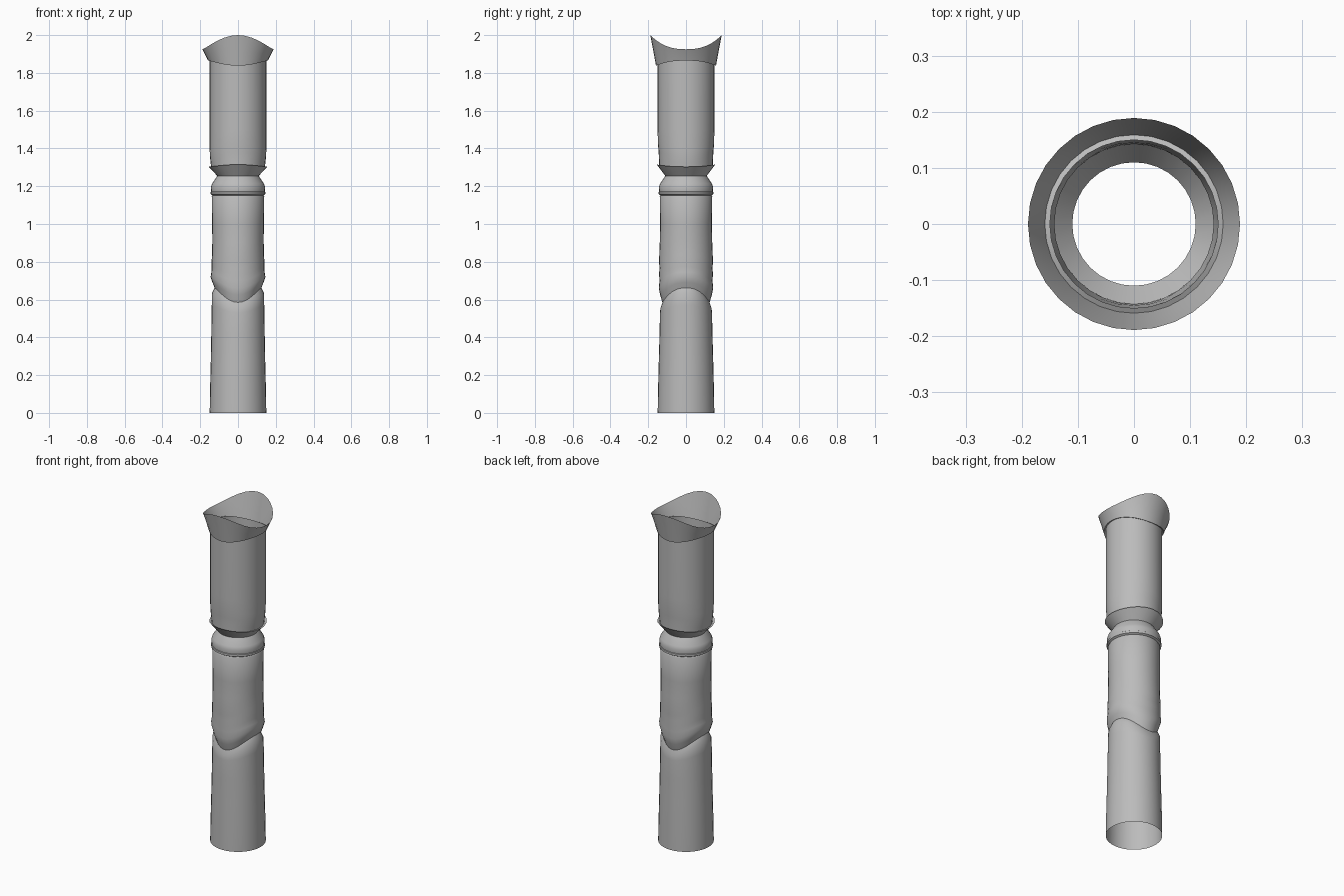
import bpy, bmesh, math

SIDES = 32
grey = bpy.data.materials.new("plain grey")
grey.diffuse_color = (0.5, 0.5, 0.5, 1)


def shell(name, rings):
    """Open tube from rings of (radius at sides, z at sides, radius at front, z at front)."""
    bm = bmesh.new()
    loops = []
    for rs, zs, rf, zf in rings:
        loop = []
        for i in range(SIDES):
            a = 2 * math.pi * i / SIDES
            w = (math.sin(a) ** 2) ** 1.25      # 1 at front and back, 0 at the sides
            r, z = rs + (rf - rs) * w, zs + (zf - zs) * w
            loop.append(bm.verts.new((r * math.cos(a), r * math.sin(a), z)))
        loops.append(loop)
    # rings run from bottom to top, so faces point outward
    for lo, hi in zip(loops, loops[1:]):
        for i in range(SIDES):
            j = (i + 1) % SIDES
            bm.faces.new((lo[i], lo[j], hi[j], hi[i]))
    mesh = bpy.data.meshes.new(name)
    bm.to_mesh(mesh)
    bm.free()
    mesh.materials.append(grey)
    ob = bpy.data.objects.new(name, mesh)
    bpy.context.collection.objects.link(ob)
    bpy.context.view_layer.objects.active = ob
    ob.select_set(True)
    bpy.ops.object.shade_smooth_by_angle(angle=math.radians(32))
    ob.select_set(False)


def level(r, z):
    return (r, z, r, z)


# flared lower tube, shouldered in under the waved hem
shell("lower_tube", [
    level(0.150, 0.0), level(0.148, 0.12), level(0.144, 0.28),
    (0.141, 0.44, 0.140, 0.42), (0.139, 0.57, 0.138, 0.53),
    (0.138, 0.635, 0.135, 0.555), (0.124, 0.662, 0.125, 0.585)])

# middle sleeve with creased bulge above the hem
shell("middle_sleeve", [
    (0.124, 0.662, 0.125, 0.585), (0.135, 0.69, 0.137, 0.625),
    (0.145, 0.72, 0.144, 0.66), (0.141, 0.745, 0.140, 0.70),
    (0.139, 0.775, 0.143, 0.735), (0.140, 0.80, 0.140, 0.765),
    (0.137, 0.84, 0.143, 0.80), (0.136, 0.92, 0.139, 0.90),
    level(0.137, 1.0), level(0.139, 1.145), level(0.135, 1.152)])

# banded ring and pinched neck
shell("neck_ring", [
    level(0.135, 1.152), level(0.145, 1.158), level(0.145, 1.17),
    level(0.142, 1.172), level(0.144, 1.195), level(0.138, 1.213),
    level(0.110, 1.255)])

# thin flared flange above the neck
shell("flange", [
    level(0.110, 1.255), (0.155, 1.303, 0.155, 1.315),
    (0.142, 1.300, 0.142, 1.306)])

# upper tube
shell("upper_tube", [
    (0.142, 1.300, 0.142, 1.306), (0.145, 1.325, 0.143, 1.34),
    (0.149, 1.36, 0.145, 1.385), (0.150, 1.40, 0.149, 1.425),
    level(0.150, 1.50), (0.150, 1.868, 0.150, 1.843)])

# waved flaring collar with a small ledge beneath
shell("collar", [
    (0.150, 1.868, 0.150, 1.843), (0.159, 1.865, 0.159, 1.838),
    (0.173, 1.895, 0.172, 1.91), (0.189, 1.925, 0.189, 2.0)])
